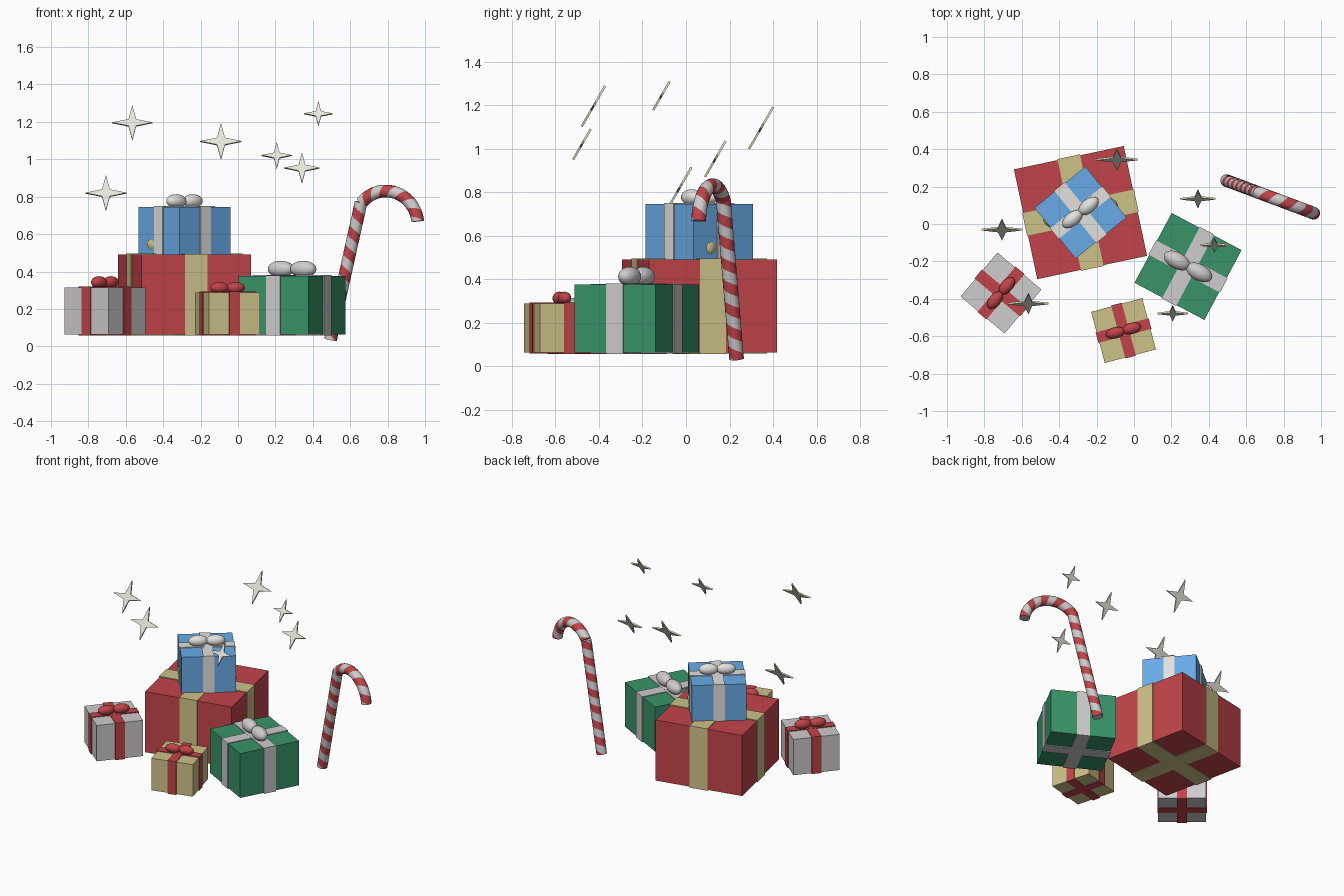
import bpy, bmesh
from math import sin, cos, pi, radians
from mathutils import Vector, Matrix

if "Cube" in bpy.data.objects:
    bpy.data.objects.remove(bpy.data.objects["Cube"])


def material(name, rgb):
    lin = [((c / 255 + 0.055) / 1.055) ** 2.4 for c in rgb]
    m = bpy.data.materials.new(name)
    m.use_nodes = True
    m.diffuse_color = (*lin, 1)
    m.node_tree.nodes["Principled BSDF"].inputs["Base Color"].default_value = (*lin, 1)
    return m


RED = material("wrap red", (194, 68, 74))
GOLD = material("wrap gold", (205, 194, 135))
GREEN = material("wrap green", (56, 148, 105))
BLUE = material("wrap blue", (105, 172, 232))
SILVER = material("silver", (207, 204, 204))
WHITE = material("ribbon white", (226, 225, 220))
STAR = material("star cream", (236, 235, 224))
STAR_EDGE = material("star edge gold", (226, 220, 186))


def finish(bm, name, mats, smooth=False):
    bmesh.ops.recalc_face_normals(bm, faces=bm.faces)
    mesh = bpy.data.meshes.new(name)
    bm.to_mesh(mesh)
    bm.free()
    for m in mats:
        mesh.materials.append(m)
    for p in mesh.polygons:
        p.use_smooth = smooth
    obj = bpy.data.objects.new(name, mesh)
    bpy.context.collection.objects.link(obj)
    return obj


def add_box(bm, size, centre_z):
    mat = Matrix.Translation((0, 0, centre_z)) @ Matrix.Diagonal((*size, 1))
    bmesh.ops.create_cube(bm, size=1, matrix=mat)


def gift(name, x, y, z0, z1, side, turn, wrap, ribbon):
    """Wrapped box, crossed ribbon bands and a two-loop bow."""
    place = Matrix.Translation((x, y, 0)) @ Matrix.Rotation(radians(turn), 4, "Z")
    mid, height, lip, band = (z0 + z1) / 2, z1 - z0, 0.01, side * 0.205

    bm = bmesh.new()
    add_box(bm, (side, side, height), mid)
    finish(bm, name + "_box", [wrap]).matrix_world = place

    bm = bmesh.new()
    add_box(bm, (side + lip, band, height + lip), mid)
    add_box(bm, (band, side + lip, height + lip * 0.9), mid)
    finish(bm, name + "_ribbon", [ribbon]).matrix_world = place

    bm = bmesh.new()
    for s in (-1, 1):
        loop = Matrix.Translation((s * side * 0.16, 0, z1 + side * 0.09))
        loop = loop @ Matrix.Diagonal((side * 0.18, side * 0.105, side * 0.105, 1))
        bmesh.ops.create_uvsphere(bm, u_segments=20, v_segments=12, radius=1, matrix=loop)
    finish(bm, name + "_bow", [ribbon], True).matrix_world = place


gift("large_gift", -0.286, 0.061, 0.063, 0.49, 0.60, 12, RED, GOLD)
gift("top_gift", -0.286, 0.061, 0.49, 0.745, 0.35, 39, BLUE, WHITE)
gift("medium_gift", 0.289, -0.227, 0.063, 0.375, 0.423, -28, GREEN, SILVER)
gift("left_gift", -0.711, -0.369, 0.063, 0.315, 0.307, 50, SILVER, RED)
gift("small_gift", -0.056, -0.57, 0.063, 0.288, 0.283, 15, GOLD, RED)


def star(name, x, y, z, width):
    """Thin four-pointed star leaning back."""
    bm = bmesh.new()
    ring = []
    for i in range(8):
        r = width / 2 * (0.27 if i % 2 else 1)
        ring.append(bm.verts.new((r * cos(i * pi / 4), 0.005, r * sin(i * pi / 4))))
    face = bm.faces.new(ring)
    new = bmesh.ops.extrude_face_region(bm, geom=[face])["geom"]
    verts = [v for v in new if isinstance(v, bmesh.types.BMVert)]
    bmesh.ops.translate(bm, verts=verts, vec=(0, -0.01, 0))
    bm.normal_update()
    for f in bm.faces:
        f.material_index = 0 if len(f.verts) == 8 else 1
    obj = finish(bm, name, [STAR, STAR_EDGE])
    obj.matrix_world = Matrix.Translation((x, y, z)) @ Matrix.Rotation(radians(-30), 4, "X")


for i, spec in enumerate([(-0.565, -0.425, 1.195, 0.215), (-0.091, 0.345, 1.095, 0.222),
                          (0.43, -0.113, 1.243, 0.152), (0.207, -0.478, 1.02, 0.162),
                          (0.342, 0.135, 0.953, 0.19), (-0.706, -0.03, 0.819, 0.22)]):
    star(f"star_{i + 1}", *spec)


def striped_tube(name, point, length, steps, radius=0.034, pitch=0.106, sides=16):
    """Sweep a twisted ring along a flat path, so its side strips form spiral stripes."""
    bm = bmesh.new()
    rings = []
    for j in range(steps + 1):
        t = j / steps
        p, d = point(t), (point(t + 0.001) - point(t - 0.001)).normalized()
        normal = Vector((0, 1, 0))
        across = normal.cross(d)
        ring = []
        for k in range(sides):
            a = 2 * pi * (k / sides - t * length / pitch)
            ring.append(bm.verts.new(p + radius * (cos(a) * across + sin(a) * normal)))
        rings.append(ring)
    for low, high in zip(rings, rings[1:]):
        for k in range(sides):
            n = (k + 1) % sides
            f = bm.faces.new((low[k], low[n], high[n], high[k]))
            f.material_index = int(k < sides // 2)
            f.smooth = True
    for end in (rings[0], rings[-1]):
        bm.faces.new(end)
    obj = finish(bm, name, [SILVER, RED], True)
    for p in obj.data.polygons:
        p.use_smooth = len(p.vertices) == 4
    obj.matrix_world = Matrix.Translation((0.495, 0.232, 0)) @ Matrix.Rotation(radians(-20.5), 4, "Z")


# Candy cane: straight leaning shaft and curved hook
def shaft(t):
    return Vector((0, 0, 0.035)).lerp(Vector((0.174, 0, 0.77)), t)


def hook(t):
    a = radians(138 - 131 * t)
    return Vector((0.315 + 0.184 * cos(a), 0, 0.646 + 0.184 * sin(a)))


striped_tube("cane_shaft", shaft, 0.755, 100)
striped_tube("cane_hook", hook, 0.42, 56)
